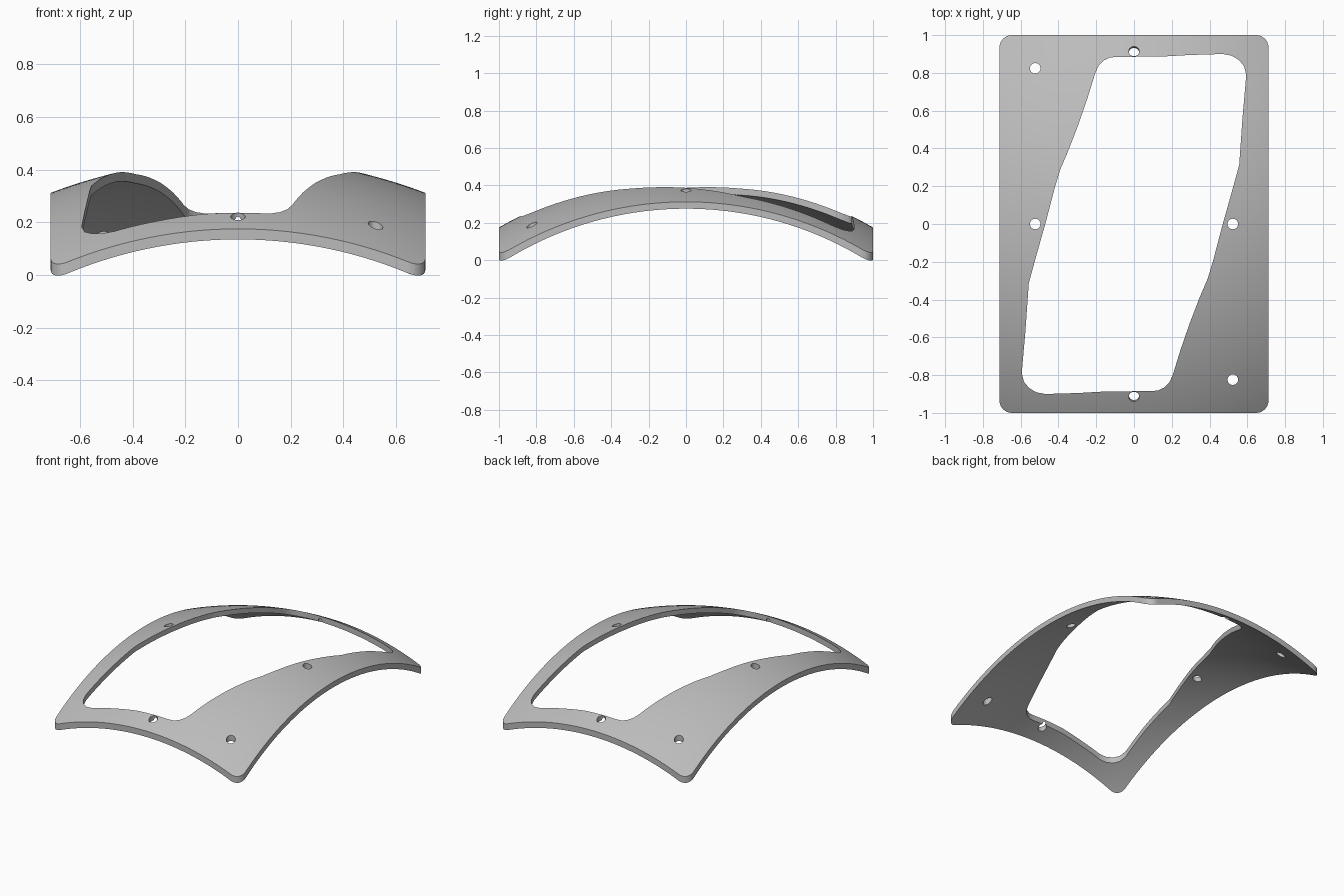
import bpy, bmesh, math
from mathutils import Matrix, Vector

if "Cube" in bpy.data.objects:
    bpy.data.objects.remove(bpy.data.objects["Cube"])

HX, HY = 0.712, 1.0


def top_z(x, y):
    return math.sqrt(4.0 - x * x - y * y) - 1.557


def bottom_z(x, y):
    return math.sqrt(1.96 ** 2 - x * x - y * y) - 1.5506


def to_object(name, bm):
    bmesh.ops.recalc_face_normals(bm, faces=bm.faces[:])
    me = bpy.data.meshes.new(name)
    bm.to_mesh(me)
    bm.free()
    ob = bpy.data.objects.new(name, me)
    bpy.context.collection.objects.link(ob)
    return ob


def prism(name, outline, z0=-0.5, z1=1.0):
    bm = bmesh.new()
    face = bm.faces.new([bm.verts.new((x, y, z0)) for x, y in outline])
    ext = bmesh.ops.extrude_face_region(bm, geom=[face])
    for v in ext["geom"]:
        if isinstance(v, bmesh.types.BMVert):
            v.co.z = z1
    return to_object(name, bm)


def boolean(ob, cutter, operation):
    mod = ob.modifiers.new(operation.lower(), 'BOOLEAN')
    mod.object, mod.operation, mod.solver = cutter, operation, 'EXACT'
    bpy.context.view_layer.objects.active = ob
    bpy.ops.object.modifier_apply(modifier=mod.name)
    bpy.data.objects.remove(cutter, do_unlink=True)


# Domed shell: oversize grid, thickened between two spherical caps
bm = bmesh.new()
bmesh.ops.create_grid(bm, x_segments=40, y_segments=56, size=1.0)
for v in bm.verts:
    v.co.x *= HX + 0.03
    v.co.y *= HY + 0.03
ext = bmesh.ops.extrude_face_region(bm, geom=bm.faces[:])
upper = {g for g in ext["geom"] if isinstance(g, bmesh.types.BMVert)}
for v in bm.verts:
    v.co.z = (top_z if v in upper else bottom_z)(v.co.x, v.co.y)
plate = to_object("domed_frame", bm)

# Trim to a rectangle with rounded corners
r = 0.065
rect = []
for k, (sx, sy) in enumerate([(1, 1), (-1, 1), (-1, -1), (1, -1)]):
    for i in range(9):
        a = math.pi / 2 * (k + i / 8)
        rect.append((sx * (HX - r) + r * math.cos(a), sy * (HY - r) + r * math.sin(a)))
boolean(plate, prism("outline_cutter", rect), 'INTERSECT')

# Slanted window, symmetric under a half turn
half = [(-.557, -.313), (-.515, -.16), (-.467, .01), (-.42, .19), (-.39, .29),
        (-.345, .395), (-.295, .525), (-.245, .67), (-.205, .80), (-.187, .838),
        (-.160, .866), (-.127, .881), (-.09, .885), (.14, .886), (.30, .895),
        (.47, .900), (.517, .891), (.556, .868), (.583, .835), (.594, .79),
        (.590, .74), (.575, .57)]
boolean(plate, prism("window_cutter", half + [(-x, -y) for x, y in half]), 'DIFFERENCE')

# Screw holes; the end ones lean so they break into the window wall
for s in (1, -1):
    for x, y, lean in [(-.523, .824, 0), (-.523, 0, 0), (0, .914, -.22)]:
        x, y = x * s, y * s
        bm = bmesh.new()
        bmesh.ops.create_cone(bm, cap_ends=True, segments=24, radius1=.028,
                              radius2=.028, depth=.3)
        rot = Matrix.Rotation(lean * s, 4, 'X')
        bm.transform(Matrix.Translation(Vector((x, y, top_z(x, y)))) @ rot)
        boolean(plate, to_object("hole_cutter", bm), 'DIFFERENCE')

# Single grey finish
mat = bpy.data.materials.new("grey")
mat.diffuse_color = (0.5, 0.5, 0.5, 1)
mat.use_nodes = True
mat.node_tree.nodes["Principled BSDF"].inputs["Base Color"].default_value = mat.diffuse_color
plate.data.materials.clear()
plate.data.materials.append(mat)
for p in plate.data.polygons:
    p.material_index = 0

bpy.ops.object.select_all(action='DESELECT')
plate.select_set(True)
bpy.context.view_layer.objects.active = plate
bpy.ops.object.shade_smooth_by_angle(angle=math.radians(30))
